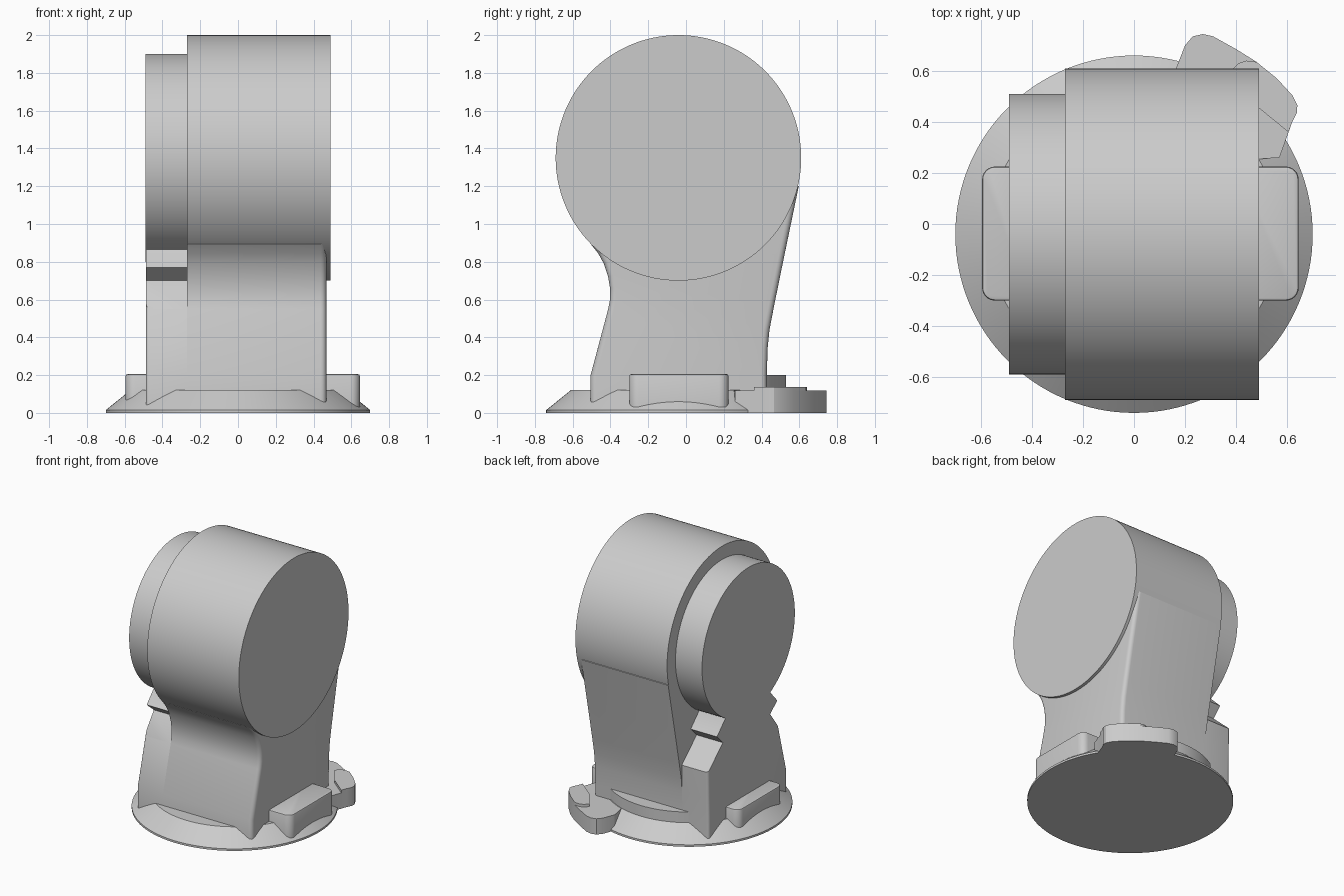
import bpy, bmesh, math
from mathutils import Matrix

if "Cube" in bpy.data.objects:
    bpy.data.objects.remove(bpy.data.objects["Cube"], do_unlink=True)

CY, CZ = -0.04, 1.35          # drum axis position

grey = bpy.data.materials.new("plain grey")
grey.use_nodes = True
grey.diffuse_color = (0.6, 0.6, 0.6, 1)
grey.node_tree.nodes["Principled BSDF"].inputs["Base Color"].default_value = (0.6, 0.6, 0.6, 1)


def finish(name, bm, angle=30):
    bmesh.ops.recalc_face_normals(bm, faces=bm.faces)
    mesh = bpy.data.meshes.new(name)
    bm.to_mesh(mesh)
    bm.free()
    mesh.materials.append(grey)
    obj = bpy.data.objects.new(name, mesh)
    bpy.context.collection.objects.link(obj)
    bpy.ops.object.select_all(action='DESELECT')
    obj.select_set(True)
    bpy.context.view_layer.objects.active = obj
    bpy.ops.object.shade_smooth_by_angle(angle=math.radians(angle))
    return obj


def prism(points, lo, hi, axis):
    """Extrude an outline: (y, z) along x, or (x, y) along z."""
    bm = bmesh.new()
    place = (lambda p, d: (d, p[0], p[1])) if axis == 'x' else (lambda p, d: (p[0], p[1], d))
    face = bm.faces.new([bm.verts.new(place(p, lo)) for p in points])
    new = bmesh.ops.extrude_face_region(bm, geom=[face])["geom"]
    move = place((0, 0), hi - lo)
    bmesh.ops.translate(bm, vec=move, verts=[v for v in new if isinstance(v, bmesh.types.BMVert)])
    return bm


def bevel(bm, rule, width, segments=4):
    edges = [e for e in bm.edges if rule(e.verts[0].co, e.verts[1].co)]
    bmesh.ops.bevel(bm, geom=edges, offset=width, segments=segments, profile=0.5,
                    affect='EDGES', clamp_overlap=True)


def drum(name, x0, x1, radius):
    bm = bmesh.new()
    m = Matrix.Translation(((x0 + x1) / 2, CY, CZ)) @ Matrix.Rotation(math.pi / 2, 4, 'Y')
    bmesh.ops.create_cone(bm, cap_ends=True, segments=128, radius1=radius, radius2=radius,
                          depth=x1 - x0, matrix=m)
    finish(name, bm)


# Two stacked drums
drum("main_drum", -0.27, 0.49, 0.65)
drum("side_drum", -0.49, -0.26, 0.55)

# Neck rising into the main drum, with rounded right-hand corners
neck = [(-0.505, 0.02), (-0.505, 0.20), (-0.412, 0.55), (-0.402, 0.60), (-0.402, 0.66),
        (-0.412, 0.72), (-0.435, 0.79), (-0.465, 0.845), (-0.505, 0.895),
        (-0.20, 1.2), (0.30, 1.3), (0.597, 1.2), (0.52, 0.83), (0.465, 0.56),
        (0.442, 0.44), (0.432, 0.34), (0.428, 0.20), (0.428, 0.02)]
bm = prism(neck, -0.27, 0.468, 'x')
bevel(bm, lambda a, b: min(a.x, b.x) > 0.46 and max(a.z, b.z) < 1.21 and abs(a.z - b.z) > 0.01
      and (a.y * b.y > 0), 0.03)
finish("neck", bm)

# Notched shoulder and ledges carrying the side drum
shoulder = [(-0.505, 0.02), (-0.505, 0.20), (-0.412, 0.55), (-0.30, 0.70), (-0.385, 0.77),
            (-0.29, 0.875), (-0.2, 1.1), (0.15, 1.1), (0.225, 0.875), (0.33, 0.77),
            (0.26, 0.70), (0.435, 0.54), (0.432, 0.34), (0.428, 0.20), (0.428, 0.02)]
bm = prism(shoulder, -0.488, -0.27, 'x')
bevel(bm, lambda a, b: max(a.x, b.x) < -0.48 and max(a.z, b.z) < 0.56 and abs(a.z - b.z) > 0.01,
      0.02)
finish("shoulder", bm)

# Round foot: thin rim, sloping skirt and flat top
bm = bmesh.new()
rings = []
for r, z in [(0.70, 0.0), (0.70, 0.015), (0.57, 0.12)]:
    rings.append(bmesh.ops.create_circle(bm, segments=128, radius=r, cap_ends=False,
                 matrix=Matrix.Translation((0, CY, z)))["verts"])
for a, b in zip(rings, rings[1:]):
    for i in range(128):
        j = (i + 1) % 128
        bm.faces.new((a[i], a[j], b[j], b[i]))
bm.faces.new(rings[0])
bm.faces.new(rings[-1])
finish("foot", bm)

# Raised crescent behind the neck
half = math.acos(0.45 / 0.57)
arc = [(0.57 * math.sin(t), CY + 0.57 * math.cos(t))
       for t in [half * (i / 12 - 1) for i in range(25)]]
finish("rear_crescent", prism(arc, 0.05, 0.20, 'z'))

# Rounded blocks on both sides
for name, x0, x1, outer in [("left_block", 0.40, 0.645, 1), ("right_block", -0.595, -0.40, -1)]:
    bm = prism([(x0, -0.30), (x1, -0.30), (x1, 0.225), (x0, 0.225)], 0.03, 0.205, 'z')
    edge_x = x1 if outer > 0 else x0
    bevel(bm, lambda a, b: abs(a.x - edge_x) < 1e-4 and abs(b.x - edge_x) < 1e-4
          and abs(a.z - b.z) > 0.1, 0.05, 6)
    bevel(bm, lambda a, b: a.z > 0.2 and b.z > 0.2, 0.01, 2)
    finish(name, bm)

# Rear tab with a raised pad
rim = [(0.64, 0.465), (0.62, 0.505), (0.56, 0.57), (0.48, 0.635)]
tab = [(0.57, 0.26), (0.62, 0.40), (0.638, 0.435)] + rim + [
    (0.40, 0.685), (0.31, 0.735), (0.27, 0.744), (0.23, 0.735), (0.20, 0.70), (0.165, 0.61),
    (0.20, 0.42), (0.42, 0.25)]
finish("rear_tab", prism(tab, 0.0, 0.118, 'z'))
pad = [(0.47, 0.47), (0.605, 0.36), (0.62, 0.40), (0.638, 0.435)] + rim + [
    (0.44, 0.64), (0.41, 0.63), (0.38, 0.60)]
finish("tab_pad", prism(pad, 0.10, 0.138, 'z'))
